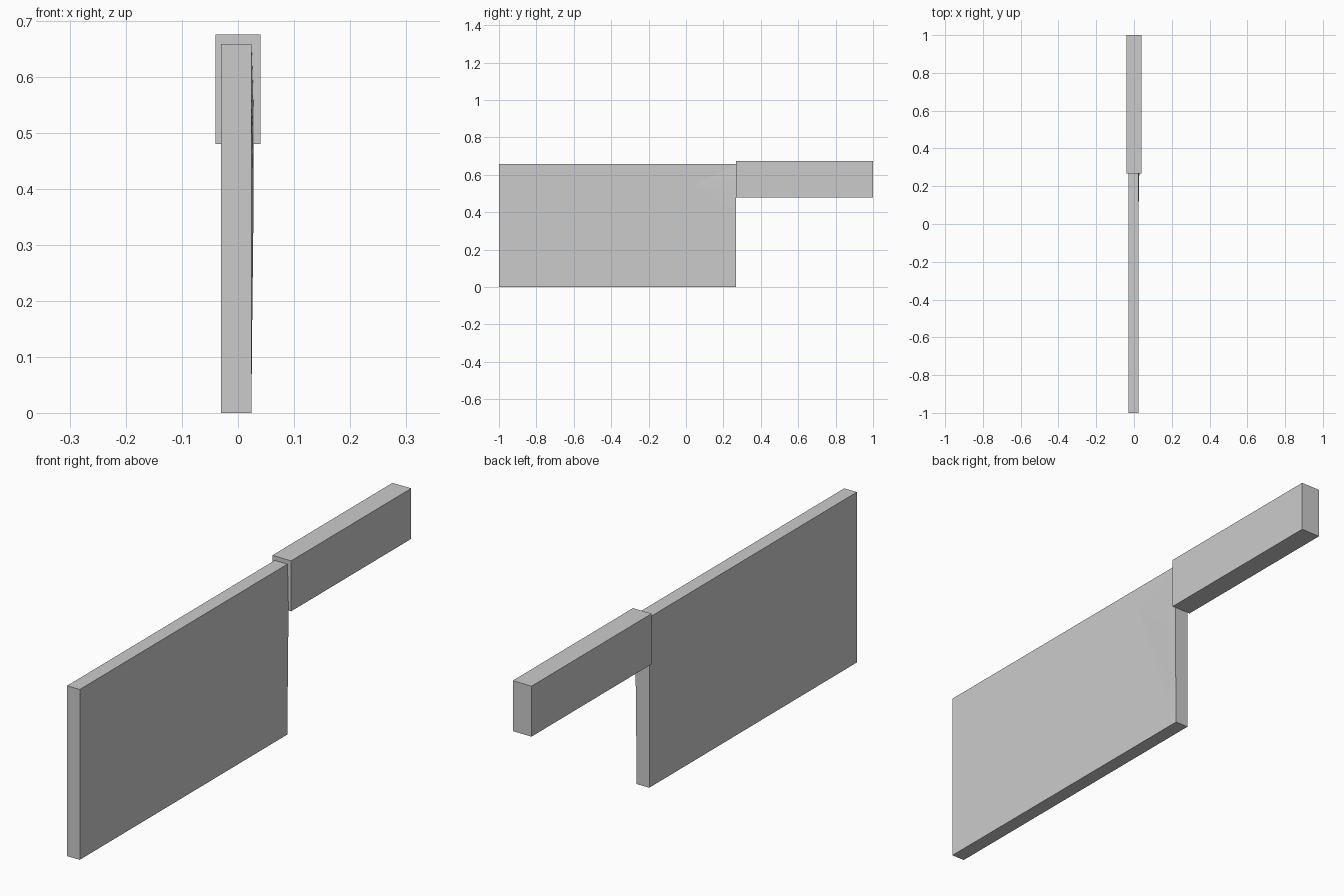
import bpy, bmesh

if "Cube" in bpy.data.objects:
    bpy.data.objects.remove(bpy.data.objects["Cube"])

L, R = -0.03, 0.024          # blade sides in x
Y0, Y1, TOP = -1.0, 0.267, 0.658


def finish(name, bm):
    bmesh.ops.recalc_face_normals(bm, faces=bm.faces)
    mesh = bpy.data.meshes.new(name)
    bm.to_mesh(mesh)
    bm.free()
    bpy.context.collection.objects.link(bpy.data.objects.new(name, mesh))


# Blade: flat slab whose right face swells slightly at the heel
bm = bmesh.new()
v = lambda x, y, z: bm.verts.new((x, y, z))
lfb, lft, lbb, lbt = v(L, Y0, 0), v(L, Y0, TOP), v(L, Y1, 0), v(L, Y1, TOP)
rfb, rft = v(R, Y0, 0), v(R, Y0, TOP)
apex = v(R, 0.06, 0.55)
swell = [(0, 0), (0.13, 0.001), (0.3, 0.003), (0.4, 0.004),
         (0.5, 0.004), (0.575, 0.003), (TOP, 0)]
heel = [v(R + dx, Y1, z) for z, dx in swell]
for face in ([lfb, lft, lbt, lbb], [lfb, rfb, rft, lft],
             [lfb, lbb, heel[0], rfb], [lft, rft, heel[-1], lbt],
             [lbb, lbt] + heel[::-1],
             [rfb, heel[0], apex], [rfb, apex, rft], [rft, apex, heel[-1]]):
    bm.faces.new(face)
for a, b in zip(heel, heel[1:]):
    bm.faces.new([apex, a, b])
finish("blade", bm)

# Handle: plain block butted against the heel
bm = bmesh.new()
bmesh.ops.create_cube(bm, size=1)
bmesh.ops.scale(bm, vec=(0.08, 1 - Y1, 0.195), verts=bm.verts)
bmesh.ops.translate(bm, vec=(0, (1 + Y1) / 2, 0.5775), verts=bm.verts)
finish("handle", bm)
